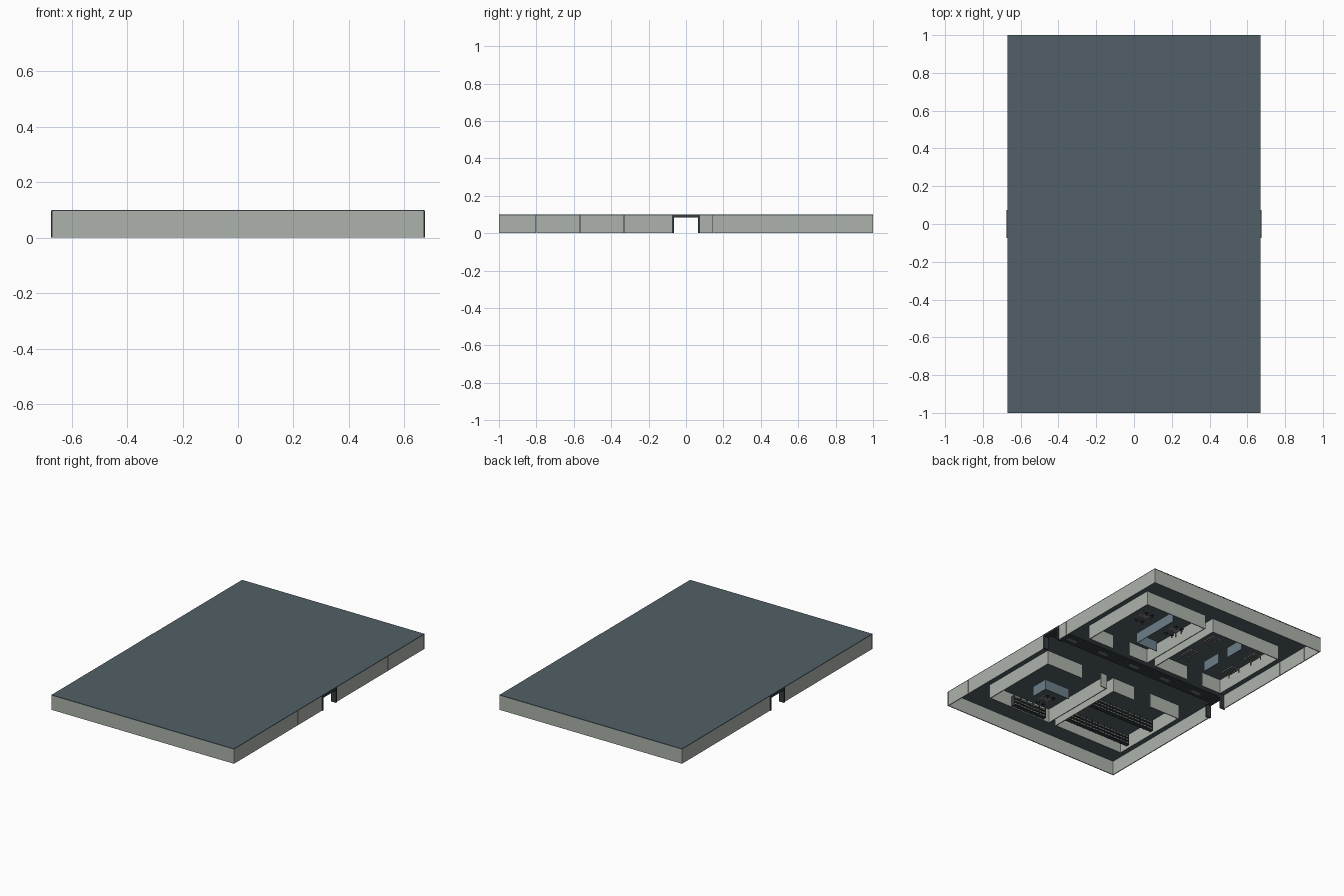
import bpy, bmesh
from mathutils import Matrix, Vector

if "Cube" in bpy.data.objects:
    bpy.data.objects.remove(bpy.data.objects["Cube"])


def material(name, rgb):
    m = bpy.data.materials.new(name)
    m.diffuse_color = (*rgb, 1)
    m.use_nodes = True
    m.node_tree.nodes["Principled BSDF"].inputs["Base Color"].default_value = m.diffuse_color
    return m


WALL = material("pale_grey", (0.42, 0.45, 0.41))
ROOF = material("slate_blue", (0.085, 0.118, 0.135))
DARK = material("dark_metal", (0.035, 0.045, 0.05))
SCREEN = material("screen_blue", (0.15, 0.21, 0.25))
GOODS = material("storage_grey", (0.22, 0.23, 0.22))


def boxes(name, spans, mat):
    """One object from boxes given as (x0, x1, y0, y1, z0, z1)."""
    bm = bmesh.new()
    for x0, x1, y0, y1, z0, z1 in spans:
        mid = Vector((x0 + x1, y0 + y1, z0 + z1)) / 2
        size = (abs(x1 - x0), abs(y1 - y0), abs(z1 - z0), 1)
        bmesh.ops.create_cube(bm, size=1, matrix=Matrix.Translation(mid) @ Matrix.Diagonal(size))
    me = bpy.data.meshes.new(name)
    bm.to_mesh(me)
    bm.free()
    me.materials.append(mat)
    ob = bpy.data.objects.new(name, me)
    bpy.context.collection.objects.link(ob)
    return ob


T = 0.006      # wall thickness
TOP = 0.095    # underside of the roof

# Roof slab
boxes("roof", [(-0.67, 0.67, -1, 1, TOP, 0.1)], ROOF)

# Outer walls: end walls, and side walls in panels either side of the doors
boxes("end_walls", [(-0.67, 0.67, s * 0.999, s * (0.999 - T), 0, TOP) for s in (-1, 1)], WALL)
seams = [[-0.993, -0.8, -0.565, -0.33, -0.075], [0.075, 0.145, 0.38, 0.615, 0.85, 0.993]]
side = []
for s in (-1, 1):
    for row in seams:
        for a, b in zip(row, row[1:]):
            side.append((s * 0.67, s * (0.67 - T), a + 0.0007, b - 0.0007, 0, TOP))
boxes("side_wall_panels", side, WALL)

# Door frames in the middle of both long sides
frame = []
for s in (-1, 1):
    x0, x1 = s * 0.64, s * 0.675
    frame += [(x0, x1, -0.075, -0.064, 0, 0.097), (x0, x1, 0.064, 0.075, 0, 0.097),
              (x0, x1, -0.064, 0.064, 0.084, 0.097)]
boxes("door_frames", frame, DARK)


# Four rooms around the central corridor, each with a doorway onto it
def room(name, x0, x1, s, door):
    near, far = s * 0.2, s * 0.76
    boxes(name, [
        (x0, x0 + T, near, far, 0, TOP),
        (x1 - T, x1, near, far, 0, TOP),
        (x0 + T, x1 - T, far - s * T, far, 0, TOP),
        (x0 + T, door[0], near, near + s * T, 0, TOP),
        (door[1], x1 - T, near, near + s * T, 0, TOP)], WALL)


room("back_right_room", 0.06, 0.53, 1, (0.21, 0.34))
room("back_left_room", -0.53, 0.0, 1, (-0.38, -0.26))
room("front_right_room", 0.05, 0.53, -1, (0.1, 0.25))
room("front_left_room", -0.53, 0.0, -1, (-0.3, -0.17))

# Partition screens inside the rooms
P = 0.004
boxes("partition_screens", [
    (0.268, 0.268 + P, 0.35, 0.70, 0, 0.07),
    (0.11, 0.268, 0.35, 0.35 + P, 0, 0.07),
    (-0.277, -0.277 + P, 0.35, 0.49, 0, 0.07),
    (-0.277, -0.277 + P, 0.57, 0.71, 0, 0.07),
    (0.335, 0.335 + P, -0.57, -0.45, 0, 0.07),
    (0.15, 0.335, -0.45 - P, -0.45, 0, 0.07)], SCREEN)


# Storage racks: posts and shelves with rows of containers
def rack(name, x0, x1, y, depth=0.03):
    n = round((x1 - x0) / 0.05)
    step = (x1 - x0) / n
    bars, goods = [], []
    for i in range(n + 1):
        x = x0 + i * step
        bars.append((x - 0.002, x + 0.002, y - depth / 2, y + depth / 2, 0, 0.07))
    for k in range(3):
        z = 0.004 + k * 0.022
        bars.append((x0, x1, y - depth / 2, y + depth / 2, z, z + 0.003))
        for i in range(n):
            for j in range(2):
                x = x0 + (i + 0.08 + 0.46 * j) * step
                goods.append((x, x + 0.34 * step, y - 0.011, y + 0.011, z + 0.003, z + 0.016))
    boxes(name, bars, DARK)
    boxes(name + "_containers", goods, GOODS)


rack("outer_rack", -0.5, -0.01, -0.66)
rack("inner_rack", -0.5, -0.01, -0.43)
rack("small_rack", 0.11, 0.36, -0.735)


# Slatted bunks in the back left room
def bunk(x, y):
    w, l = 0.03, 0.05
    parts = [(x + sx * w, x + sx * (w - 0.005), y + sy * l, y + sy * (l - 0.005), 0, 0.03)
             for sx in (-1, 1) for sy in (-1, 1)]
    parts += [(x + s * w, x + s * (w - 0.005), y - l, y + l, 0.02, 0.025) for s in (-1, 1)]
    parts += [(x - w, x + w, y - l + i * 0.0135, y - l + i * 0.0135 + 0.005, 0.02, 0.025) for i in range(8)]
    return parts


spots = [(x, y) for x in (-0.09, -0.42) for y in (0.43, 0.64)]
boxes("bunk_frames", [p for x, y in spots for p in bunk(x, y)], GOODS)
boxes("bunk_mattresses", [(x - 0.028, x + 0.028, y - 0.048, y + 0.048, 0.025, 0.032) for x, y in spots], DARK)

# Tables with stools
tops, seats = [], []
for x, y in [(0.42, 0.6), (0.17, 0.59), (0.23, -0.58)]:
    tops.append((x - 0.04, x + 0.04, y - 0.03, y + 0.03, 0.03, 0.034))
    tops += [(x + a * 0.036 - 0.003, x + a * 0.036 + 0.003, y + b * 0.026 - 0.003, y + b * 0.026 + 0.003, 0, 0.03)
             for a in (-1, 1) for b in (-1, 1)]
    for a in (-1, 1):
        for b in (-1, 1):
            cx, cy = x + a * 0.022, y + b * 0.048
            seats.append((cx - 0.01, cx + 0.01, cy - 0.01, cy + 0.01, 0.016, 0.02))
            seats.append((cx - 0.003, cx + 0.003, cy - 0.003, cy + 0.003, 0, 0.016))
boxes("tables", tops, GOODS)
boxes("stools", seats, DARK)

# Ceiling strip and lamp plates along the corridor
boxes("corridor_ceiling_strip", [(-0.64, 0.64, -0.045, 0.045, 0.09, TOP)], DARK)
boxes("ceiling_lamps", [(x - 0.035, x + 0.035, -0.012, 0.012, 0.087, 0.09)
                        for x in (-0.5, -0.25, 0, 0.25, 0.5)], SCREEN)
